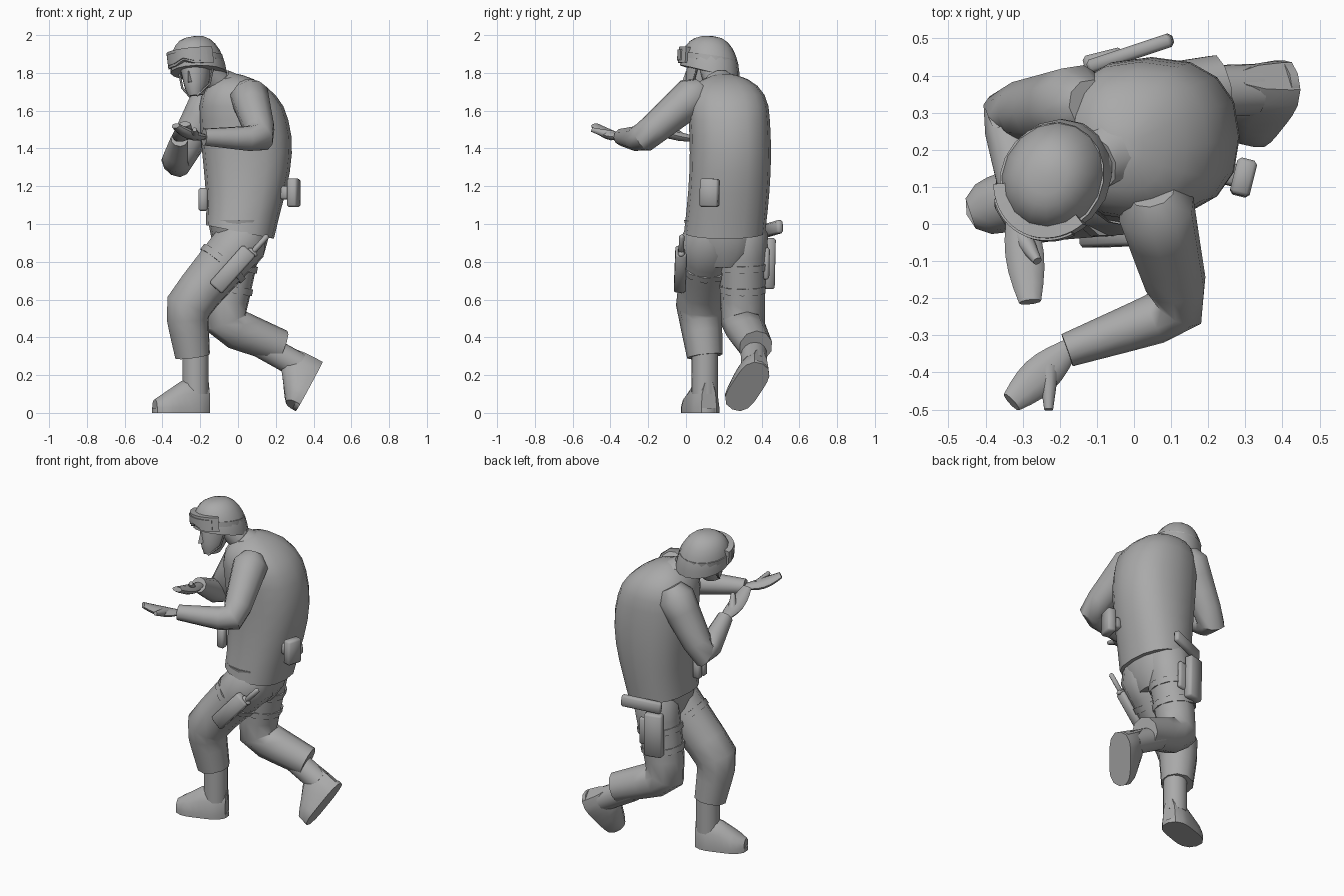
import bpy, bmesh
from math import sin, cos, pi, radians
from mathutils import Vector, Matrix

default_cube = bpy.data.objects.get("Cube")
if default_cube:
    bpy.data.objects.remove(default_cube, do_unlink=True)

shade = (.4, .4, .4, 1)
grey = bpy.data.materials.new("plain grey")
grey.use_nodes = True
grey.diffuse_color = shade
grey.node_tree.nodes["Principled BSDF"].inputs["Base Color"].default_value = shade

UP = Vector((0, 0, 1))
FRONT = Vector((0, -1, 0))
UPRIGHT = Matrix.Identity(4)


def finish(name, bm, place):
    """Turn a bmesh into a placed, smoothly shaded object."""
    bmesh.ops.transform(bm, matrix=place, verts=bm.verts)
    bmesh.ops.recalc_face_normals(bm, faces=bm.faces)
    mesh = bpy.data.meshes.new(name)
    bm.to_mesh(mesh)
    bm.free()
    mesh.materials.append(grey)
    part = bpy.data.objects.new(name, mesh)
    bpy.context.collection.objects.link(part)
    bpy.ops.object.select_all(action='DESELECT')
    part.select_set(True)
    bpy.context.view_layer.objects.active = part
    bpy.ops.object.shade_smooth_by_angle(angle=radians(50))


def skin(name, rings, place=UPRIGHT):
    """Bridge a list of equal rings and cap both ends."""
    bm = bmesh.new()
    rows = [[bm.verts.new(point) for point in ring] for ring in rings]
    for lower, upper in zip(rows, rows[1:]):
        for i in range(len(lower)):
            bm.faces.new((lower[i - 1], lower[i], upper[i], upper[i - 1]))
    bm.faces.new(rows[0])
    bm.faces.new(rows[-1])
    finish(name, bm, place)


def oval(cx, cy, z, rx, ry, power=1, slope=0, sides=16):
    """Level ring; a low power makes it boxier, slope tips it along y."""
    ring = []
    for i in range(sides):
        c, s = cos(2 * pi * i / sides), sin(2 * pi * i / sides)
        x = abs(c) ** power * (rx if c > 0 else -rx)
        y = abs(s) ** power * (ry if s > 0 else -ry)
        ring.append(Vector((cx + x, cy + y, z + slope * y)))
    return ring


def tube(name, path, ref, flat=1, sides=10):
    """Sweep an oval along a list of (point, radius) pairs."""
    rings = []
    for i, (point, radius) in enumerate(path):
        before, after = path[max(i - 1, 0)][0], path[min(i + 1, len(path) - 1)][0]
        along = (after - before).normalized()
        side = along.cross(ref).normalized() * radius
        top = side.cross(along) * flat
        turns = [2 * pi * k / sides for k in range(sides)]
        rings.append([point + side * cos(a) + top * sin(a) for a in turns])
    skin(name, rings)


def limb(name, root, joint, end, root_radius, end_radius, steps=4):
    """Tapered sleeve or trouser leg with one bend and a rounded root."""
    root, joint, end = Vector(root), Vector(joint), Vector(end)
    path = [(root + (root - joint).normalized() * root_radius * .6, root_radius * .6)]
    for a, b, half in ((root, joint, 0), (joint, end, 1)):
        for i in range(steps + half):
            t = i / steps
            radius = root_radius + (end_radius - root_radius) * (half + t) / 2
            path.append((a.lerp(b, t), radius))
    # Soften the bend
    bend = steps + 1
    middle = path[bend - 1][0].lerp(path[bend + 1][0], .5)
    path[bend] = (joint.lerp(middle, .3), path[bend][1] * 1.05)
    tube(name, path, (joint - root).cross(end - joint))
    return path


def strap(name, path, index, ref=FRONT):
    """Band wrapped round a limb between two of its rings."""
    (a, radius), (b, tip_radius) = path[index], path[index + 1]
    ends = [(a.lerp(b, t), radius + (tip_radius - radius) * t + .006) for t in (.3, .6)]
    tube(name, ends, ref)


def frame(origin, forward, up=UP):
    """Matrix whose x runs forward and whose z runs up."""
    f = Vector(forward).normalized()
    s = Vector(up).cross(f).normalized()
    axes = Matrix((f, s, f.cross(s))).transposed().to_4x4()
    return Matrix.Translation(origin) @ axes


def box(name, place, length, width, height):
    """Bevelled box."""
    bm = bmesh.new()
    bmesh.ops.create_cube(bm, size=1)
    bmesh.ops.scale(bm, vec=(length, width, height), verts=bm.verts)
    bmesh.ops.bevel(bm, geom=bm.edges[:], offset=.01, segments=1, affect='EDGES')
    finish(name, bm, place)


# Jacket: swelling body, tipped hem, dome at the shoulders leaning forward
rings = []
for i in range(13):
    t = sin(pi / 2 * i / 12)
    swell = sin(pi * t)
    dome = max(.02, 1 - max(0, t * 4 - 3) ** 2.5) ** .5
    ring = oval(.01 + .04 * swell - .04 * t ** 4, .205 + .03 * swell, .96 + .835 * t,
                (.18 + .06 * sin(pi * t ** 1.3)) * dome, .215 * dome, .85)
    for point in ring:
        point.z -= .2 * (1 - t) ** 4 * point.x
    rings.append(ring)
skin("jacket", rings)

# Pelvis
skin("pelvis", [oval(.01, .2, .77 + t / 4, .08 + .09 * t ** .5, .1 + .11 * t ** .5, .9)
                for t in (0, .3, .6, 1)])

# Trouser legs and thigh straps
front_leg = limb("front_trouser_leg", (.03, .12, .92), (-.275, .07, .56), (-.24, .1, .3),
                 .145, .095)
rear_leg = limb("rear_trouser_leg", (0, .3, .95), (-.08, .3, .47), (.23, .37, .35), .135, .09)
strap("front_thigh_strap", front_leg, 2)
strap("rear_upper_thigh_strap", rear_leg, 2)
strap("rear_lower_thigh_strap", rear_leg, 3)


# Boots: arched sections from heel to toe, a shaft and a sole
def boot(name, place):
    rings = []
    for i in range(9):
        t = .04 + .92 * i / 8
        s = .32 * t - .08
        width = .08 * (1 - (2 * t - 1) ** 4) ** .5
        height = min(.15, .19 - .65 * s)
        arch = [(s, width * cos(pi * k / 6), .03 + height * sin(pi * k / 6)) for k in range(7)]
        rings.append(arch + [(s, -width, 0), (s, width, 0)])
    skin(name + "_foot", rings, place)
    skin(name + "_shaft", [oval(0, 0, z, .07, .07) for z in (.1, .2, .33)], place)
    skin(name + "_sole", [oval(.08, 0, z, .158, .08, .8) for z in (0, .025)], place)


boot("front_boot", frame((-.225, .1, 0), (-3, -1, 0)))
boot("rear_boot", frame((.41, .365, .2), (-.4, -.5, -.75), (-.85, 0, .53)))

# Sleeves
limb("left_sleeve", (.06, .04, 1.68), (.13, -.23, 1.45), (-.18, -.34, 1.46), .105, .046)
limb("right_sleeve", (-.15, .32, 1.64), (-.34, .3, 1.3), (-.31, .05, 1.45), .11, .046)


# Hands: a flat, cupped palm and a thumb
def hand(name, wrist, tip, thumb):
    wrist, tip, thumb = Vector(wrist), Vector(tip), Vector(thumb)
    palm = []
    for i in range(-1, 7):
        t = i / 6
        cup = sin(pi * t)
        palm.append((wrist.lerp(tip, t) - UP * .015 * cup, .03 + .022 * cup))
    tube(name + "_palm", palm, UP, .5)
    base = palm[3][0]
    tube(name + "_thumb", [(base.lerp(thumb, t), .028 - .016 * t) for t in (0, .5, 1)], UP)


hand("left_hand", (-.18, -.34, 1.46), (-.33, -.48, 1.52), (-.23, -.5, 1.5))
hand("right_hand", (-.31, .05, 1.45), (-.28, -.21, 1.53), (-.26, -.1, 1.53))

# Neck and collar
chest, skull = Vector((-.04, .2, 1.68)), Vector((-.18, .13, 1.84))
tube("neck", [(chest.lerp(skull, t), .068) for t in (0, .5, 1)], FRONT)
tube("collar", [(chest.lerp(skull, t), .13 - .1 * t) for t in (0, .3, .5)], FRONT)

# Head and helmet share one tilted frame, facing local -y
head = (Matrix.Translation((-.215, .12, 1.83)) @ Matrix.Rotation(radians(-24), 4, 'Z')
        @ Matrix.Rotation(radians(-8), 4, 'Y'))
rings = []
for i in range(7):
    t = i / 6
    round_off = (.1 + .9 * t) ** .35
    rings.append(oval(0, -.06 * (1 - t), .2 * t - .15, .088 * round_off, .115 * round_off))
skin("head", rings, head)
skin("nose", [[(-w, -.1, z), (0, y, z), (w, -.1, z)]
              for z, y, w in ((-.08, -.15, .018), (-.02, -.13, .01))], head)
rings = []
for i in range(8):
    a = pi / 2 * i / 7.2
    shrink = cos(a) ** .75
    rings.append(oval(0, .008, .195 * sin(a) - .03, .145 * shrink, .162 * shrink,
                      slope=-.22 * cos(a)))
skin("helmet", rings, head)


def band(name, half_turn, low, high, thickness, notch=0):
    """Strip bent round the helmet, notched over the nose; angles in degrees."""
    rings = []
    for i in range(-10, 11):
        a = radians(half_turn) * i / 10
        lift = notch * max(0, 1 - 2.5 * abs(a))
        corners = ((-.02, low), (thickness, low + lift), (thickness, high), (-.02, high))
        rings.append([(sin(a) * (.137 + d), -cos(a) * (.152 + d), z + .015 * cos(a))
                      for d, z in corners])
    skin(name, rings, head)


band("goggle_strap", 180, .025, .055, .002)
band("goggle_frame", 62, 0, .085, .014, .025)
band("goggle_lens", 48, .013, .07, .02, .022)

# Chin straps
for side, sign in (("left", 1), ("right", -1)):
    corners = ((.1, -.02, -.01), (.08, -.05, -.1), (.02, -.1, -.155))
    path = [(head @ Vector((sign * x, y, z)), .006) for x, y, z in corners]
    tube(side + "_chin_strap", path, FRONT, sides=6)

# Belt pouches
hip = frame((.295, .125, 1.165), (4, -1, 0), (.1, 0, 1))
box("hip_pouch", hip, .055, .1, .15)
box("hip_pouch_mount", hip @ Matrix.Translation((-.04, 0, 0)), .06, .06, .07)
for side, y in (("left", .1), ("right", .15)):
    box(side + "_belly_pouch", frame((-.185, y, 1.13), (1, 0, 0), (.15, 0, 1)), .05, .042, .12)

# Sheath and knife on the front thigh
sheath = frame((-.03, -.03, .76), (.66, .03, .74), FRONT)
box("thigh_sheath", sheath, .27, .09, .06)
box("knife_grip", sheath @ Matrix.Translation((.19, -.02, 0)), .14, .03, .028)
box("knife_guard", sheath @ Matrix.Translation((.14, -.02, 0)), .025, .06, .034)

# Holster and sidearm on the rear thigh
holster = frame((-.08, .435, .79), (4, 1, 0), (-.1, 0, 1))
box("thigh_holster", holster, .11, .055, .27)
box("holster_plate", holster @ Matrix.Translation((.03, -.03, 0)), .14, .03, .17)
box("sidearm", frame((-.01, .46, .975), (3, 1, .3)), .24, .038, .07)
